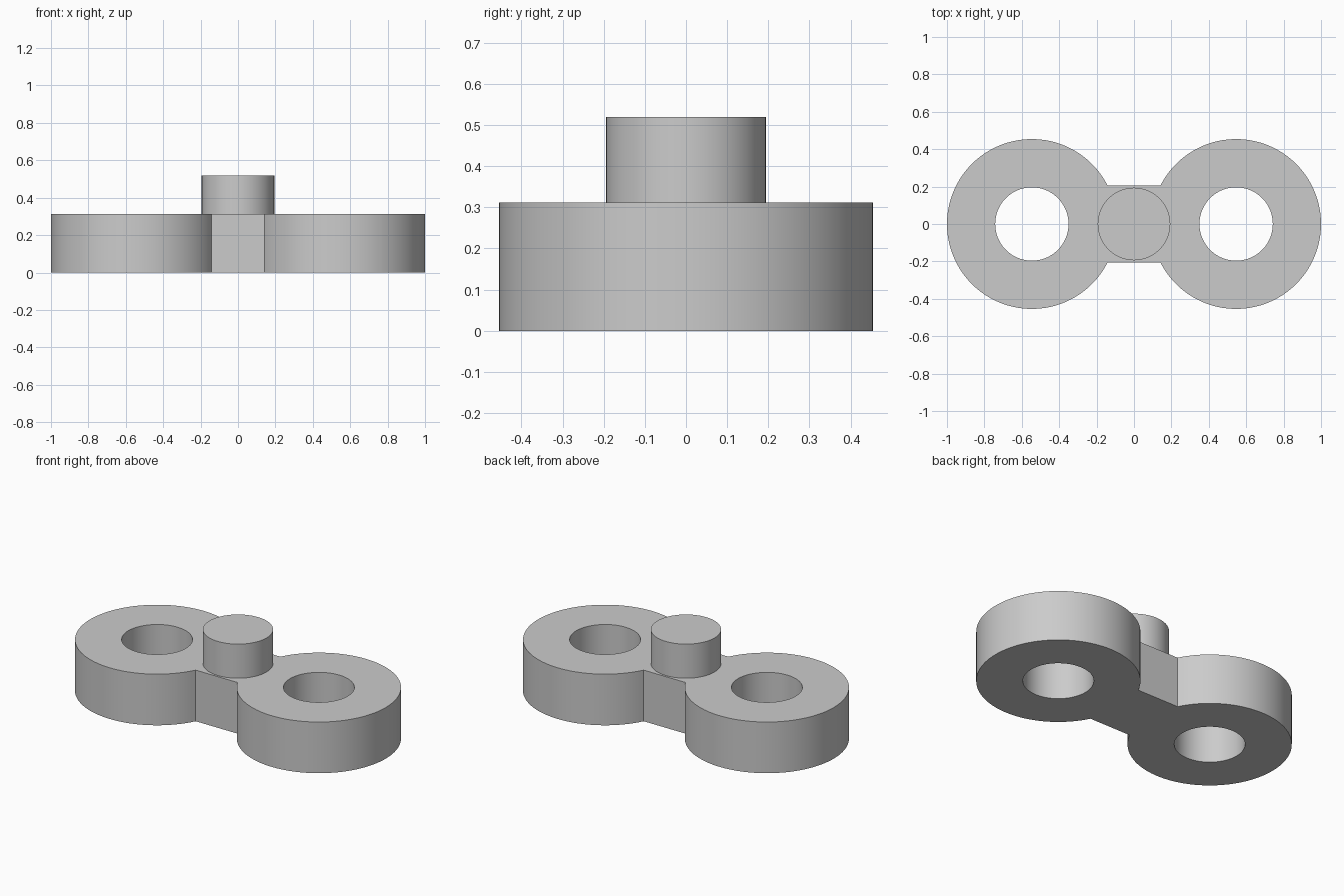
import bpy
import bmesh
from math import asin, cos, sin, pi, radians
from mathutils import Matrix, Vector

RING_X, RING_R, HOLE_R = 0.546, 0.454, 0.196
WEB_HALF, PLATE_H = 0.206, 0.312
PEG_R, PEG_TOP = 0.194, 0.52
SEGMENTS = 96

cube = bpy.data.objects.get("Cube")
if cube:
    bpy.data.objects.remove(cube, do_unlink=True)

grey = bpy.data.materials.new("plain grey")
grey.use_nodes = True
colour = (0.6, 0.6, 0.6, 1)
grey.diffuse_color = colour
grey.node_tree.nodes["Principled BSDF"].inputs["Base Color"].default_value = colour


def arc(centre_x, radius, start, end, count):
    """Points along an arc, both ends included."""
    angles = [start + (end - start) * i / count for i in range(count + 1)]
    return [Vector((centre_x + radius * cos(a), radius * sin(a), 0)) for a in angles]


def add_loop(bm, points):
    """Closed loop of edges through the points."""
    verts = [bm.verts.new(p) for p in points]
    return [bm.edges.new((v, verts[(i + 1) % len(verts)])) for i, v in enumerate(verts)]


def finish(name, bm):
    bmesh.ops.recalc_face_normals(bm, faces=bm.faces[:])
    mesh = bpy.data.meshes.new(name)
    bm.to_mesh(mesh)
    bm.free()
    mesh.materials.append(grey)
    obj = bpy.data.objects.new(name, mesh)
    bpy.context.collection.objects.link(obj)
    bpy.ops.object.select_all(action="DESELECT")
    obj.select_set(True)
    bpy.context.view_layer.objects.active = obj
    bpy.ops.object.shade_smooth_by_angle(angle=radians(30))
    return obj


# Link plate: two ring ends joined by a straight web, with a hole in each end
bm = bmesh.new()
joint = pi - asin(WEB_HALF / RING_R)
half = arc(RING_X, RING_R, -joint, joint, SEGMENTS)
turn = Matrix.Rotation(pi, 3, "Z")
edges = add_loop(bm, half + [turn @ p for p in half])
for side in (-1, 1):
    edges += add_loop(bm, arc(side * RING_X, HOLE_R, 0, 2 * pi, SEGMENTS)[:-1])
bmesh.ops.triangle_fill(bm, edges=edges, use_beauty=True, normal=(0, 0, 1))
raised = bmesh.ops.extrude_face_region(bm, geom=bm.faces[:], use_keep_orig=True)["geom"]
bmesh.ops.translate(bm, vec=(0, 0, PLATE_H),
                    verts=[g for g in raised if isinstance(g, bmesh.types.BMVert)])
finish("link_plate", bm)

# Round peg standing on the middle of the web
bm = bmesh.new()
bmesh.ops.create_cone(bm, cap_ends=True, segments=SEGMENTS, radius1=PEG_R, radius2=PEG_R,
                      depth=PEG_TOP - PLATE_H,
                      matrix=Matrix.Translation((0, 0, (PEG_TOP + PLATE_H) / 2)))
finish("centre_peg", bm)
